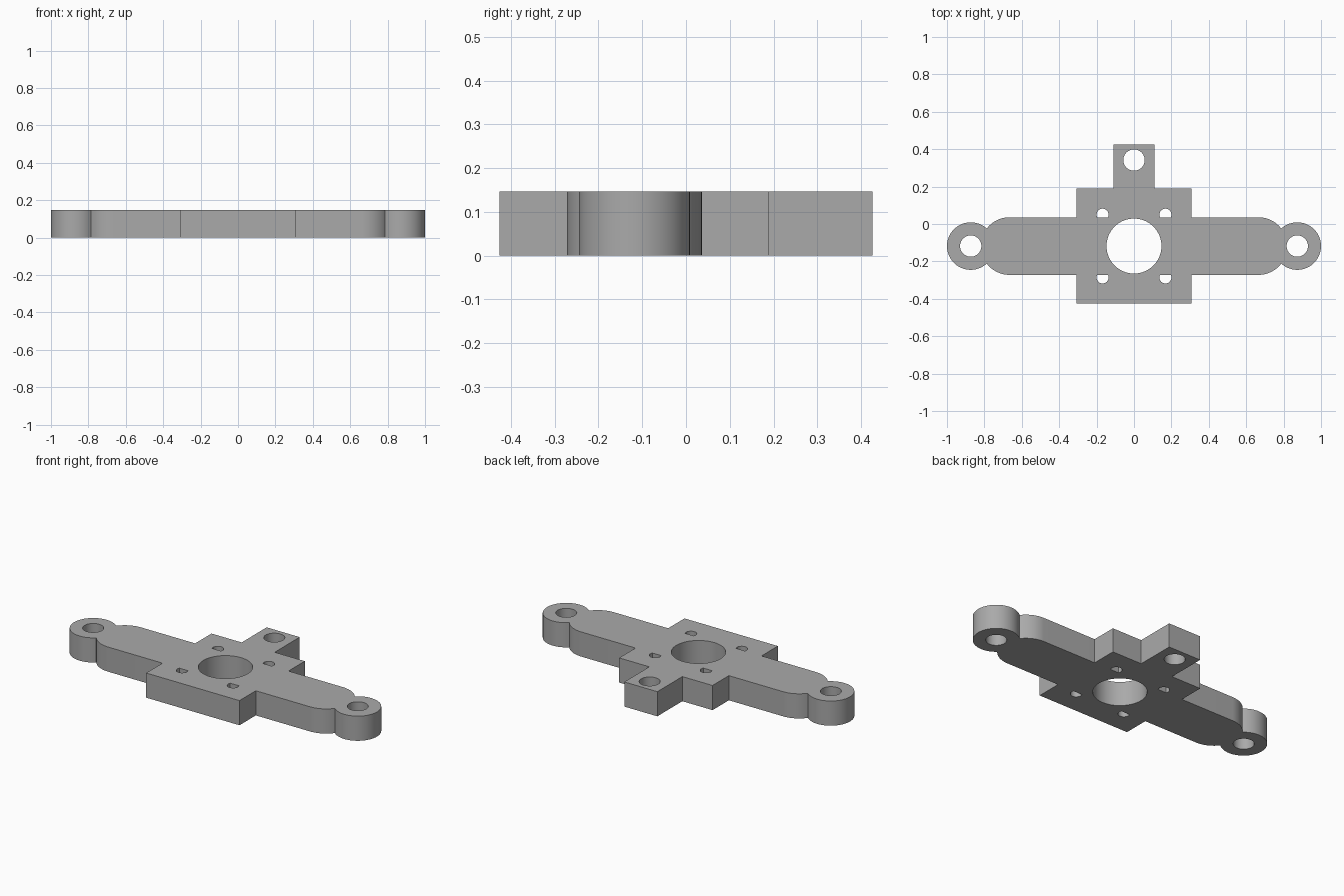
import bpy, bmesh
from math import sin, cos, pi, acos, atan2

if "Cube" in bpy.data.objects:
    bpy.data.objects.remove(bpy.data.objects["Cube"], do_unlink=True)

THICK = 0.147
MID = -0.118                   # y of the arm axis
BODY = 0.308                   # half side of the square body
ARM, ARM_X = 0.154, 0.665      # arm half width, centre of its round end
EAR, EAR_X = 0.127, 0.873      # ear radius and centre
TAB, TAB_TOP = 0.109, 0.426 - MID
BOLT = 0.057


def arc(cx, cy, r, start, end, n):
    return [(cx + r * cos(start + (end - start) * i / n),
             cy + r * sin(start + (end - start) * i / n)) for i in range(n + 1)]


def circle(cx, cy, r, n=48):
    return arc(cx, cy, r, 0, 2 * pi, n)[:-1]


# Where the arm's round end meets the ear
gap = EAR_X - ARM_X
meet_x = (gap**2 + ARM**2 - EAR**2) / (2 * gap)
meet_y = (ARM**2 - meet_x**2) ** 0.5
arm_angle = atan2(meet_y, meet_x)
ear_angle = atan2(meet_y, meet_x - gap)

# Outline: one half, then its mirror
half = [(BODY, -BODY), (BODY, -ARM)]
half += arc(ARM_X, 0, ARM, -pi / 2, -arm_angle, 16)
half += arc(EAR_X, 0, EAR, -ear_angle, ear_angle, 48)[1:]
half += arc(ARM_X, 0, ARM, arm_angle, pi / 2, 16)[1:]
half += [(BODY, ARM), (BODY, BODY), (TAB, BODY), (TAB, TAB_TOP)]
loops = [half + [(-x, y) for x, y in reversed(half)]]

# Centre bore and the three bolt holes
loops += [circle(0, 0, 0.147, 64), circle(0, 0.342 - MID, BOLT)]
loops += [circle(s * EAR_X, 0, BOLT) for s in (-1, 1)]

# Small screw holes, cut flat along the edges of the arm
SCREW, SCREW_AT = 0.032, 0.168
flat = acos((SCREW_AT - ARM) / SCREW)
for sx in (-1, 1):
    for sy in (-1, 1):
        cut = arc(0, 0, SCREW, -pi / 2 + flat, 3 * pi / 2 - flat, 24)
        loops.append([(sx * (SCREW_AT + x), sy * (SCREW_AT + y)) for x, y in cut])

# Extruded flat profile
curve = bpy.data.curves.new("mounting_plate", "CURVE")
curve.dimensions = "2D"
curve.fill_mode = "BOTH"
curve.extrude = THICK / 2
for pts in loops:
    spline = curve.splines.new("POLY")
    spline.points.add(len(pts) - 1)
    for p, (x, y) in zip(spline.points, pts):
        p.co = (x, y + MID, 0, 1)
    spline.use_cyclic_u = True
plate = bpy.data.objects.new("mounting_plate", curve)
bpy.context.collection.objects.link(plate)
plate.location.z = THICK / 2

# Turn it into one welded mesh
bpy.ops.object.select_all(action="DESELECT")
plate.select_set(True)
bpy.context.view_layer.objects.active = plate
bpy.ops.object.convert(target="MESH")
plate = bpy.context.object
bm = bmesh.new()
bm.from_mesh(plate.data)
bmesh.ops.remove_doubles(bm, verts=bm.verts, dist=0.0001)
bmesh.ops.recalc_face_normals(bm, faces=bm.faces)
bm.to_mesh(plate.data)
bm.free()
bpy.ops.object.shade_smooth_by_angle()

# Plain grey
grey = bpy.data.materials.new("grey")
grey.use_nodes = True
colour = (0.4, 0.4, 0.4, 1)
grey.diffuse_color = colour
grey.node_tree.nodes["Principled BSDF"].inputs["Base Color"].default_value = colour
plate.data.materials.clear()
plate.data.materials.append(grey)
